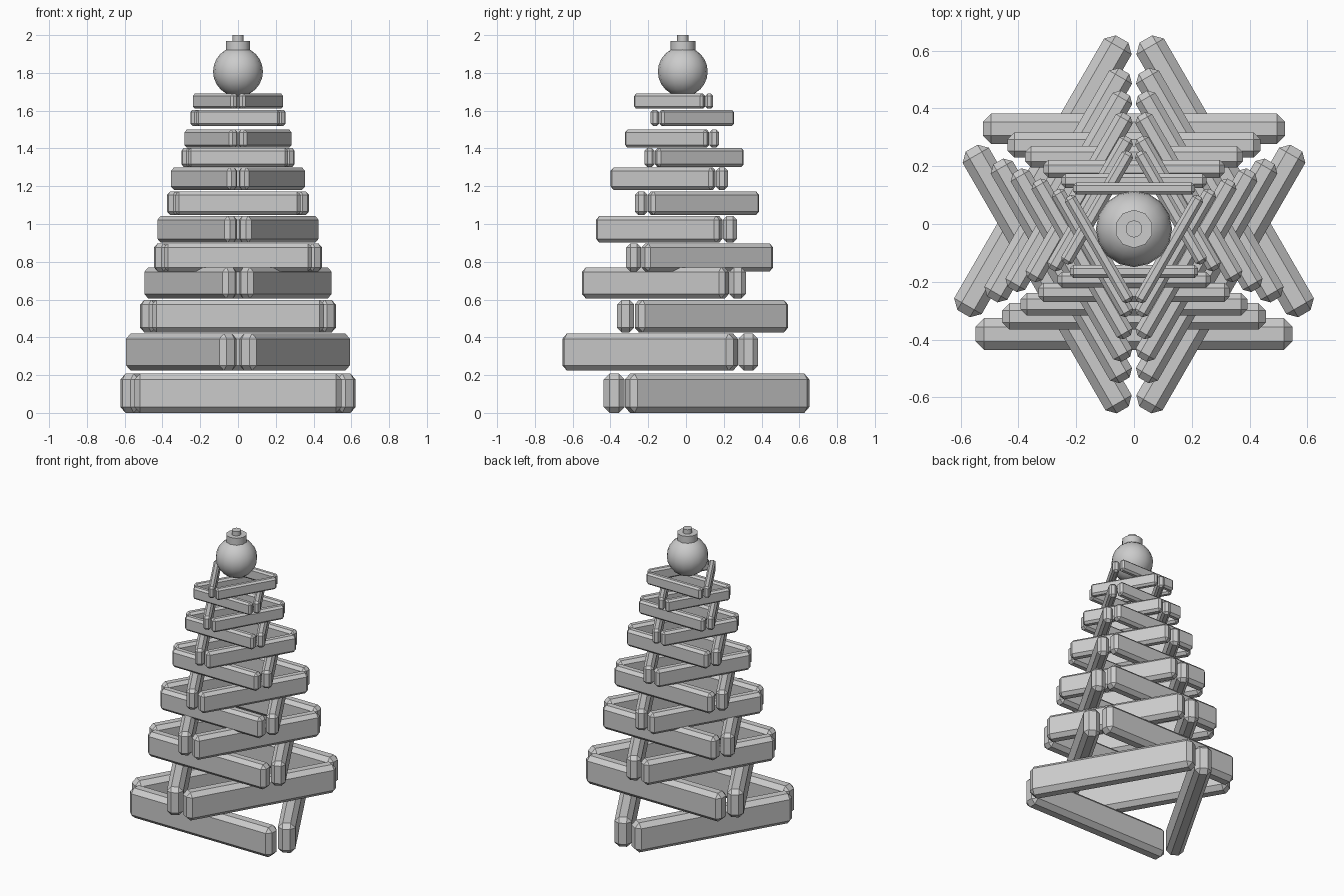
import bpy, bmesh
from math import radians, sin, cos
from mathutils import Matrix

cube = bpy.data.objects.get("Cube")
if cube:
    bpy.data.objects.remove(cube, do_unlink=True)

GREY = (0.6, 0.6, 0.6, 1)
mat = bpy.data.materials.new("light grey")
mat.use_nodes = True
mat.diffuse_color = GREY
mat.node_tree.nodes["Principled BSDF"].inputs["Base Color"].default_value = GREY

AXIS_Y = -0.017


def finish(name, bm):
    mesh = bpy.data.meshes.new(name)
    bm.to_mesh(mesh)
    bm.free()
    mesh.materials.append(mat)
    obj = bpy.data.objects.new(name, mesh)
    bpy.context.collection.objects.link(obj)
    return obj


def beam(name, scale, angle, z):
    """Chamfered bar, one side of a triangular layer."""
    bm = bmesh.new()
    bmesh.ops.create_cube(bm, size=1)
    bmesh.ops.scale(bm, vec=(1.097, 0.11, 0.207), verts=bm.verts)
    bmesh.ops.bevel(bm, geom=bm.edges[:], offset=0.03, segments=1,
                    affect='EDGES')
    bm.transform(Matrix.Translation((0, AXIS_Y, z))
                 @ Matrix.Rotation(radians(angle), 4, 'Z')
                 @ Matrix.Scale(scale, 4)
                 @ Matrix.Translation((0, -0.364, 0)))
    finish(name, bm)


# Stacked triangles, every second one turned half way round
layers = [(1, .104), (.953, .322), (.832, .512), (.797, .688),
          (.715, .823), (.686, .972), (.603, 1.11), (.57, 1.24),
          (.482, 1.352), (.456, 1.452), (.405, 1.562), (.384, 1.65)]
for i, (scale, z) in enumerate(layers):
    for side in range(3):
        beam(f"layer_{i + 1}_beam_{side + 1}", scale,
             side * 120 + (i % 2) * 180, z)

# Ball ornament on top
bm = bmesh.new()
bmesh.ops.create_uvsphere(bm, u_segments=16, v_segments=12, radius=0.132)
bm.transform(Matrix.Translation((0, AXIS_Y, 1.807)))
ball = finish("ornament_ball", bm)


def disc(name, radius, bottom, top):
    bm = bmesh.new()
    bmesh.ops.create_cone(bm, cap_ends=True, segments=10, radius1=radius,
                          radius2=radius, depth=top - bottom)
    bm.transform(Matrix.Translation((0, AXIS_Y, (bottom + top) / 2)))
    return finish(name, bm)


cap = disc("ornament_cap", 0.066, 1.9, 1.97)
knob = disc("ornament_knob", 0.03, 1.96, 2.0)

# Smooth shading on the round parts
bpy.ops.object.select_all(action='DESELECT')
for obj in (ball, cap, knob):
    obj.select_set(True)
bpy.context.view_layer.objects.active = ball
bpy.ops.object.shade_smooth_by_angle(angle=radians(40))
